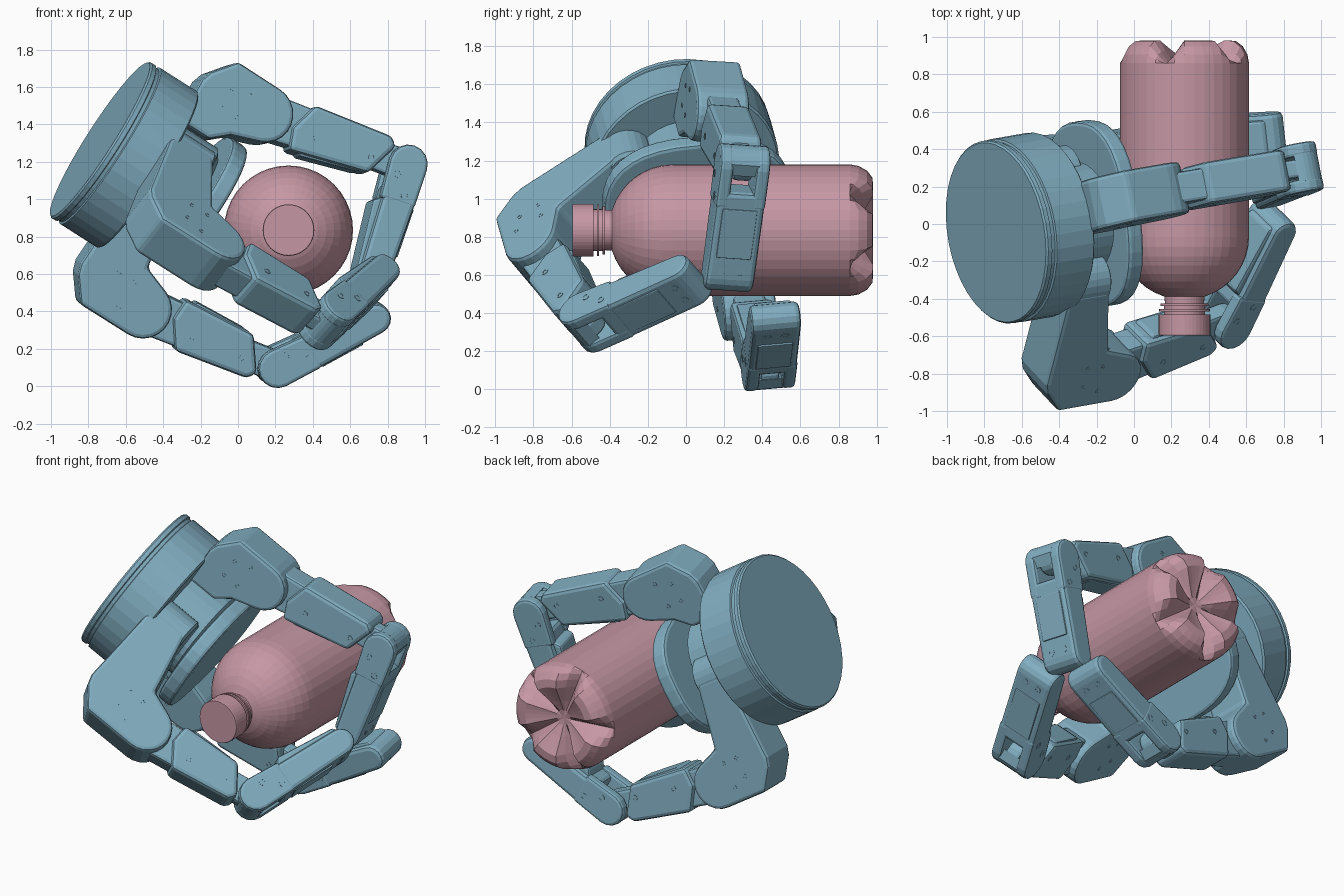
import bpy, bmesh, math
from mathutils import Vector as V

if "Cube" in bpy.data.objects:
    bpy.data.objects.remove(bpy.data.objects["Cube"])

def material(name, col):
    m = bpy.data.materials.new(name)
    m.diffuse_color = col
    m.use_nodes = True
    m.node_tree.nodes["Principled BSDF"].inputs["Base Color"].default_value = m.diffuse_color
    return m

BLUE = material("blue_metal", (0.22, 0.42, 0.53, 1))
PINK = material("pink_plastic", (0.56, 0.31, 0.37, 1))

def finish(name, bm, mat, bevel=0):
    bmesh.ops.recalc_face_normals(bm, faces=bm.faces)
    me = bpy.data.meshes.new(name)
    bm.to_mesh(me)
    bm.free()
    me.materials.append(mat)
    ob = bpy.data.objects.new(name, me)
    bpy.context.collection.objects.link(ob)
    if bevel:
        b = ob.modifiers.new("bevel", 'BEVEL')
        b.width, b.segments, b.limit_method = bevel, 2, 'ANGLE'
        b.angle_limit = math.radians(40)
    return ob

def prism(name, o, X, Y, pts, width, bevel=0.018):
    """Extrude a 2D outline (in axes X, Y at o) by width, centred on the plane."""
    bm = bmesh.new()
    Z = X.cross(Y)
    rows = [[bm.verts.new(o + X * x + Y * y + Z * s * width / 2) for x, y in pts] for s in (-1, 1)]
    n = len(pts)
    bm.faces.new(rows[0])
    bm.faces.new(rows[1])
    for i in range(n):
        j = (i + 1) % n
        bm.faces.new((rows[0][i], rows[0][j], rows[1][j], rows[1][i]))
    return finish(name, bm, BLUE, bevel)

def lathe(name, o, axis, prof, segs, mat, warp=None):
    """Revolve (radius, height) points around axis; first and last rings are capped."""
    bm = bmesh.new()
    q = V((0, 0, 1)).rotation_difference(axis)
    X, Y = q @ V((1, 0, 0)), q @ V((0, 1, 0))
    rows = []
    for r, h in prof:
        row = []
        for i in range(segs):
            a = math.tau * i / segs
            d = X * math.cos(a) + Y * math.sin(a)
            row.append(bm.verts.new(o + d * r + axis * (warp(d, r, h) if warp else h)))
        rows.append(row)
    for A, B in zip(rows, rows[1:]):
        for i in range(segs):
            j = (i + 1) % segs
            bm.faces.new((A[i], A[j], B[j], B[i]))
    bm.faces.new(rows[0])
    bm.faces.new(rows[-1])
    return finish(name, bm, mat)

def arc(cx, cy, r, a0, a1, n=8):
    return [(cx + r * math.cos(math.radians(a0 + (a1 - a0) * i / n)),
             cy + r * math.sin(math.radians(a0 + (a1 - a0) * i / n))) for i in range(n + 1)]

def screw(name, o, n, r=0.022):
    lathe(name, o - n * 0.02, n, [(r, 0), (r, 0.022), (r * .6, 0.022), (r * .6, 0.017)], 12, BLUE)

# bottle: one turned profile with five grooves pressed into the base
def petals(d, r, h):
    if h < 0.87:
        return h
    a = (math.degrees(math.atan2(d.z, d.x)) - 36) % 72
    f = max(0, 1 - min(a, 72 - a) / 17)
    return h - f * (h - (0.90 - 0.05 * r / 0.345))

prof = [(.135, -.595), (.138, -.59), (.138, -.485), (.11, -.485), (.11, -.468), (.135, -.468),
        (.135, -.455), (.11, -.455), (.11, -.438), (.128, -.438), (.128, -.425), (.105, -.425)]
for i in range(9):
    t = math.radians(18 + 9 * i)
    prof.append((.345 * math.sin(t), -.07 - .335 * math.cos(t)))
prof += [(.345, .3), (.345, .86), (.337, .905), (.312, .95), (.275, .978), (.225, .982),
         (.12, .93), (.05, .90), (.015, .895)]
lathe("bottle", V((.27, 0, .835)), V((0, 1, 0)), prof, 40, PINK, petals)

# palm housing, hub and gripping pad
AX = V((.83, .145, -.53)).normalized()
F = V((-.48, 0, 1.155))
lathe("palm_housing", F - AX * .31, AX,
      [(.485, 0), (.494, .01), (.494, .035), (.484, .04), (.484, .06), (.496, .065),
       (.496, .30), (.485, .31)], 40, BLUE)
lathe("palm_hub", F - AX * .05, AX, [(.30, 0), (.30, .30), (.24, .34)], 32, BLUE)
up = V((.53, 0, .84))
up = (up - AX * up.dot(AX)).normalized()
side = up.cross(AX)
pad_pts = []
for i in range(36):
    c, s = math.cos(math.tau * i / 36), math.sin(math.tau * i / 36)
    pad_pts.append((.5 * math.copysign(abs(c) ** .8, c), .385 * math.copysign(abs(s) ** .8, s)))
prism("palm_pad", F + AX * .325 + V((0, .01, 0)), side, up, pad_pts, .10, .02)

def finger(tag, j1, j2, tip, reach, shift):
    j1, j2, tip = V(j1), V(j2), V(tip)
    p, d = (j2 - j1).normalized(), (tip - j2).normalized()
    lp, ld = (j2 - j1).length, (tip - j2).length
    L = p.cross(d).normalized()
    # base block: bent outline ending in the round knuckle
    out = L.cross(AX).normalized()
    if out.dot(j1 - F) < 0:
        out = -out
    base = [(-.38 - shift, -reach), (-.39 - shift, -.03), (-.37 - shift, .03), (-.27 - shift, .157)] \
        + arc(0, 0, .155, 90, -70, 10) + [(-.10, -.20), (-.19, -reach)]
    prism(tag + "_base", j1, AX, out, base, .28, .022)
    for s in (-1, 1):
        for u, v in ((-.22, .02), (-.22, -.10), (-.12, .06), (-.12, -.10)):
            screw(tag + "_base_screw", j1 + L * s * .14 + AX * u + out * v, L * s, .014)
    if reach > .4:   # spread pivot under the turning fingers
        lathe(tag + "_pivot", j1 - out * reach - AX * .40, AX, [(.14, 0), (.14, .21), (.12, .225)], 24, BLUE)
    # inner link: narrow core, boxy shell, tongue into the elbow
    n = L.cross(p)
    core = arc(0, 0, .125, 90, 270) + [(.34, -.11), (.34, .11)]
    prism(tag + "_inner_core", j1, p, n, core, .17)
    e = lp - .13
    shell = [(.25, -.135), (e, -.115), (e + .04, -.07), (e - .06, .115), (.19, .14), (.17, .02)]
    prism(tag + "_inner_shell", j1, p, n, shell, .225, .025)
    prism(tag + "_inner_pad", j1, p, n, [(.23, .12), (e - .09, .10), (e - .12, .125), (.26, .15)], .17, .01)
    tongue = [(e - .05, .08), (e - .05, -.08)] + arc(lp, 0, .085, -90, 90)
    prism(tag + "_elbow_tongue", j1, p, n, tongue, .10)
    for s in (-1, 1):
        for x in (.31, e - .07):
            screw(tag + "_link_screw", j1 + p * x - n * .03 * s + L * s * .113, L * s, .018)
    # outer link: elbow cheeks joined by a back web, body, inner pad, panel and screws
    n = L.cross(d)
    cheek = arc(0, 0, .105, 90, 270) + [(.22, -.10), (.22, .095)]
    for s in (-1, 1):
        prism(tag + "_elbow_cheek", j2 + L * s * .097, d, n, cheek, .072)
        screw(tag + "_elbow_screw", j2 + d * .07 + n * .04 + L * s * .133, L * s)
        screw(tag + "_elbow_screw", j2 + d * .17 - n * .03 + L * s * .133, L * s)
        screw(tag + "_tip_screw", j2 + d * (ld - .04) - n * .083 + L * s * .048, -n)
    web = arc(0, 0, .103, 150, 255) + [(.04, -.08)]
    prism(tag + "_elbow_web", j2, d, n, web, .15, 0)
    body = [(.13, -.102)] + arc(ld, 0, .082, -90, 90) + [(.13, .085)]
    prism(tag + "_outer_link", j2, d, n, body, .262, .025)
    prism(tag + "_outer_pad", j2, d, n, [(.20, .07), (ld + .03, .06), (ld + .01, .10), (.24, .125)], .20, .015)
    prism(tag + "_back_panel", j2, d, n, [(.22, -.08), (.22, -.105), (ld - .12, -.097), (ld - .12, -.07)],
          .185, .005)

finger("top_finger", (.12, .165, 1.45), (.89, .295, 1.18), (.71, .22, .60), .28, 0)
finger("front_finger", (-.16, -.75, .71), (.475, -.515, .35), (.735, .005, .57), .60, .07)
finger("rear_finger", (-.52, .32, .42), (.20, .43, .105), (.725, .465, .37), .60, .03)
